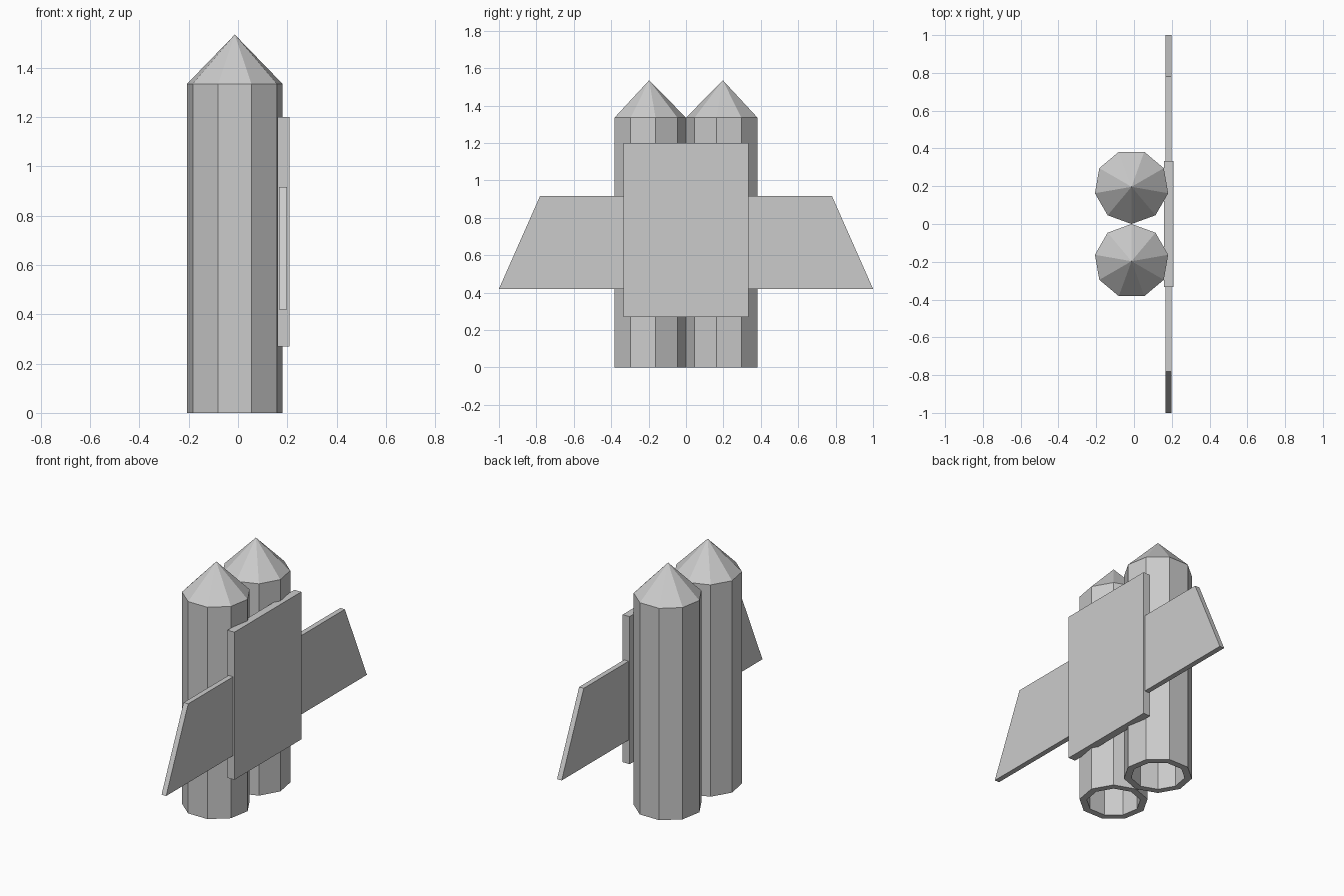
import bpy, bmesh
from math import cos, sin, pi

if "Cube" in bpy.data.objects:
    bpy.data.objects.remove(bpy.data.objects["Cube"])

SIDES = 9
TUBE_X, TUBE_Y = -0.013, 0.197


def finish(bm, name):
    bmesh.ops.recalc_face_normals(bm, faces=bm.faces)
    mesh = bpy.data.meshes.new(name)
    bm.to_mesh(mesh)
    bm.free()
    obj = bpy.data.objects.new(name, mesh)
    bpy.context.collection.objects.link(obj)
    return obj


def lathe(name, profile, cx, cy, start):
    """Spin (radius, z) pairs into a faceted solid capped at both ends."""
    bm = bmesh.new()
    rings = []
    for r, z in profile:
        if r == 0:
            rings.append([bm.verts.new((cx, cy, z))] * SIDES)
        else:
            angles = [start + 2 * pi * i / SIDES for i in range(SIDES)]
            rings.append([bm.verts.new((cx + r * cos(a), cy + r * sin(a), z)) for a in angles])
    for a, b in zip(rings, rings[1:]):
        for i in range(SIDES):
            j = (i + 1) % SIDES
            bm.faces.new(list(dict.fromkeys((a[i], a[j], b[j], b[i]))))
    for ring in (rings[0], rings[-1]):
        if len(set(ring)) > 2:
            bm.faces.new(ring)
    return finish(bm, name)


def plate(name, outline, x0, x1):
    """Extrude a (y, z) outline along x."""
    bm = bmesh.new()
    face = bm.faces.new([bm.verts.new((x0, y, z)) for y, z in outline])
    ext = bmesh.ops.extrude_face_region(bm, geom=[face])
    verts = [v for v in ext["geom"] if isinstance(v, bmesh.types.BMVert)]
    bmesh.ops.translate(bm, verts=verts, vec=(x1 - x0, 0, 0))
    return finish(bm, name)


# Twin tanks: hollow nine-sided tubes, a corner of each meeting on the centre line
tube = [(0.155, 1.335), (0.155, 0), (0.197, 0), (0.197, 1.335), (0, 1.535)]
for label, side in (("left", -1), ("right", 1)):
    lathe(f"{label}_tank", tube, TUBE_X, side * TUBE_Y, -side * pi / 2)

# Back panel
plate("back_panel", [(-0.333, 0.27), (0.333, 0.27), (0.333, 1.2), (-0.333, 1.2)], 0.16, 0.208)

# Swept wings, as one plate running through the panel
plate("wings", [(-1, 0.42), (1, 0.42), (0.78, 0.917), (-0.78, 0.917)], 0.167, 0.199)
